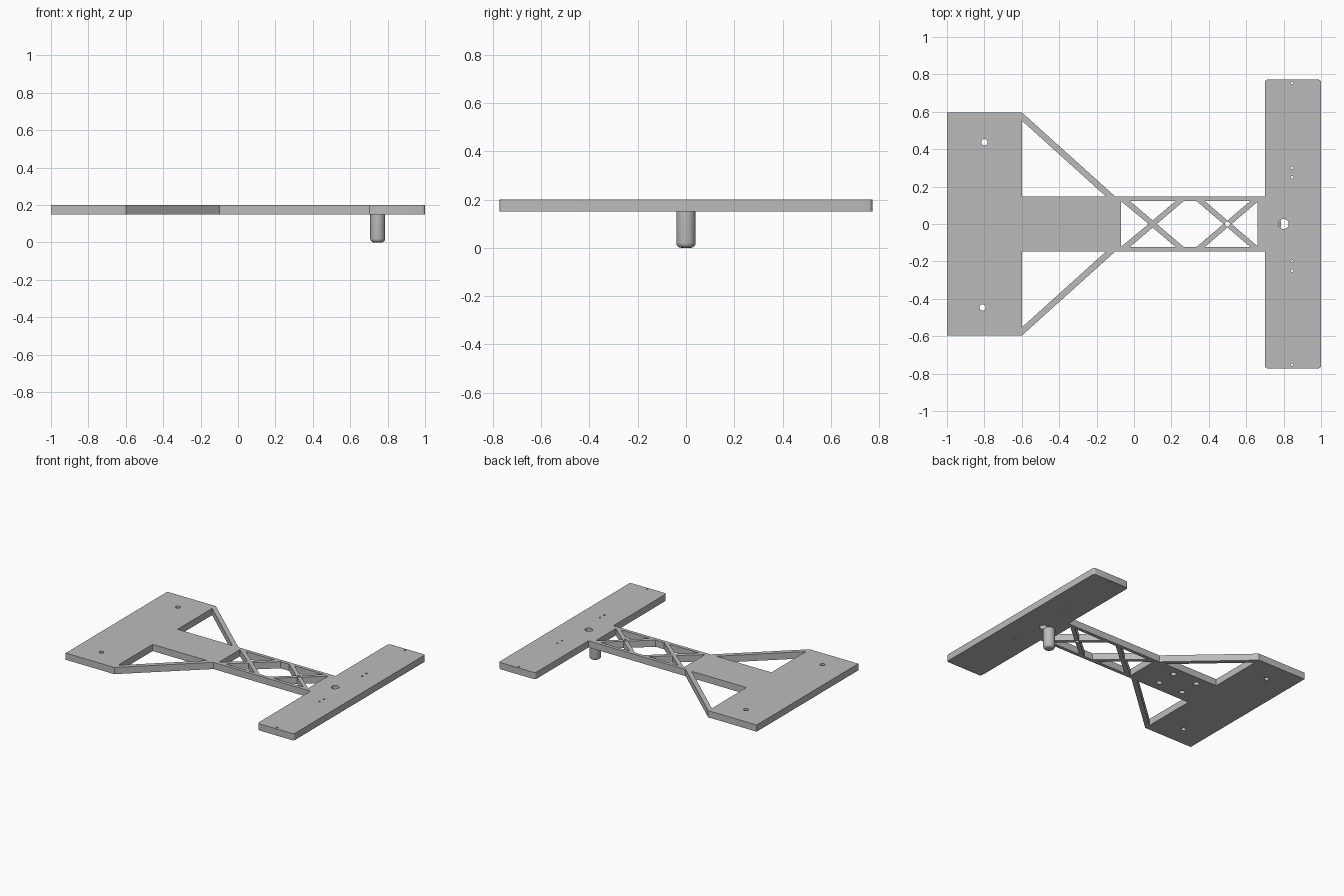
import bpy, bmesh, math

if "Cube" in bpy.data.objects:
    bpy.data.objects.remove(bpy.data.objects["Cube"], do_unlink=True)

BOTTOM, TOP = 0.15, 0.20
LOW, HIGH = BOTTOM - 0.05, TOP + 0.05

grey = bpy.data.materials.new("plain grey")
grey.use_nodes = True
grey.diffuse_color = (0.5, 0.5, 0.5, 1)
grey.node_tree.nodes["Principled BSDF"].inputs["Base Color"].default_value = (0.5, 0.5, 0.5, 1)


def prism(bm, pts, z0=LOW, z1=HIGH):
    """Extrude a flat outline from z0 to z1."""
    face = bm.faces.new([bm.verts.new((x, y, z0)) for x, y in pts])
    out = bmesh.ops.extrude_face_region(bm, geom=[face])
    for v in out["geom"]:
        if isinstance(v, bmesh.types.BMVert):
            v.co.z = z1


def disc(x, y, r, n=20):
    return [(x + r * math.cos(2 * math.pi * i / n),
             y + r * math.sin(2 * math.pi * i / n)) for i in range(n)]


def flip(pts):
    return [(x, -y) for x, y in pts]


def finish(bm, name):
    bmesh.ops.recalc_face_normals(bm, faces=bm.faces)
    mesh = bpy.data.meshes.new(name)
    bm.to_mesh(mesh)
    bm.free()
    mesh.materials.append(grey)
    ob = bpy.data.objects.new(name, mesh)
    bpy.context.collection.objects.link(ob)
    return ob


def activate(ob):
    bpy.ops.object.select_all(action='DESELECT')
    ob.select_set(True)
    bpy.context.view_layer.objects.active = ob


def cut(ob, cutter):
    """Subtract the cutter and throw it away."""
    cutter.hide_render = True
    mod = ob.modifiers.new("openings", 'BOOLEAN')
    mod.operation = 'DIFFERENCE'
    mod.solver = 'EXACT'
    mod.object = cutter
    activate(ob)
    bpy.ops.object.modifier_apply(modifier=mod.name)
    bpy.data.objects.remove(cutter, do_unlink=True)
    bpy.ops.object.shade_smooth_by_angle(angle=math.radians(30))


# Body: wide tail plate, tongue, diagonal struts and lattice beam
half = [(-1, 0.597), (-0.6, 0.597), (-0.1, 0.147), (0.7, 0.147)]
bm = bmesh.new()
prism(bm, half + flip(half)[::-1], BOTTOM, TOP)
body = finish(bm, "tail_plate_and_beam")

bm = bmesh.new()
# Openings between the struts and the tongue
strut_gap = [(-0.6, 0.553), (-0.6, 0.147), (-0.15, 0.147)]
prism(bm, strut_gap)
prism(bm, flip(strut_gap))
# Lattice openings around two crossed braces
rail, slope, brace = 0.122, 1.17, 0.022
for cx in (0.1, 0.5):
    w = slope * rail - brace
    tri = [(cx - w, rail), (cx + w, rail), (cx, brace / slope)]
    prism(bm, tri)
    prism(bm, flip(tri))
prism(bm, [(-0.07, rail), (-0.07, -rail), (0.1 - brace, 0)])
prism(bm, [(0.66, 0.118), (0.66, -0.118), (0.5 + brace, 0)])
prism(bm, [(0.265, rail), (0.1 + brace, 0), (0.265, -rail),
           (0.335, -rail), (0.5 - brace, 0), (0.335, rail)])
# Through holes, then blind holes under the tongue
prism(bm, disc(-0.8, 0.437, 0.017))
prism(bm, disc(-0.81, -0.447, 0.017))
prism(bm, disc(0.5, 0, 0.013))
for x in (-0.28, -0.48):
    for y in (-0.07, 0.08):
        prism(bm, disc(x, y, 0.02), LOW, TOP - 0.01)
cut(body, finish(bm, "body_cutter"))

# Cross plate with rounded upright corners
bm = bmesh.new()
prism(bm, [(0.7, -0.772), (1, -0.772), (1, 0.772), (0.7, 0.772)], BOTTOM, TOP)
upright = [e for e in bm.edges if abs(e.verts[0].co.z - e.verts[1].co.z) > 0.01]
bmesh.ops.bevel(bm, geom=upright, offset=0.015, segments=4, profile=0.5, affect='EDGES')
plate = finish(bm, "cross_plate")

bm = bmesh.new()
prism(bm, disc(0.8, 0, 0.027, 24))
for y in (0.755, 0.3, 0.25, -0.2, -0.25, -0.752):
    prism(bm, disc(0.847, y, 0.007, 12))
cut(plate, finish(bm, "plate_cutter"))

# Support peg with a rounded foot
bm = bmesh.new()
prism(bm, disc(0.747, 0, 0.04, 32), 0, BOTTOM)
foot = [e for e in bm.edges if all(v.co.z < 0.01 for v in e.verts)]
bmesh.ops.bevel(bm, geom=foot, offset=0.02, segments=4, profile=0.5, affect='EDGES')
peg = finish(bm, "support_peg")
activate(peg)
bpy.ops.object.shade_smooth_by_angle(angle=math.radians(30))
